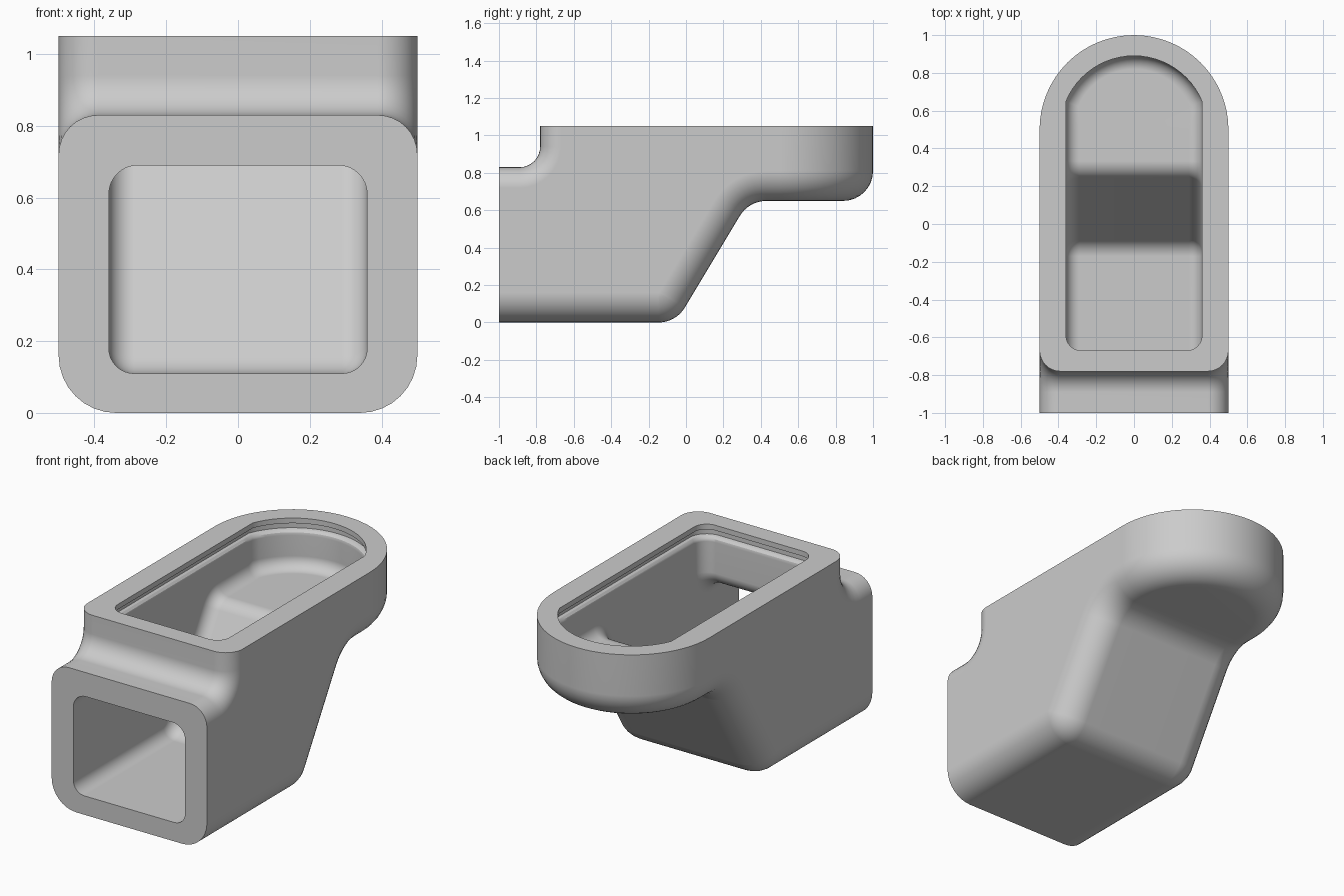
import bpy, bmesh
from math import sin, cos, tan, pi, atan2, radians, hypot

cube = bpy.data.objects.get("Cube")
if cube:
    bpy.data.objects.remove(cube, do_unlink=True)

ARC = 8        # steps in each rounded edge
TURN = 32      # steps around the round end
AXIS_Y = 0.5   # centre of the round end


def fillet_path(points, radius):
    """Side profile with rounded corners: list of (y, z, normal_y, normal_z)."""
    dirs = [atan2(b[1] - a[1], b[0] - a[0]) for a, b in zip(points, points[1:])]
    path = [(*points[0], -sin(dirs[0]), cos(dirs[0]))]
    for p, a0, a1 in zip(points[1:-1], dirs, dirs[1:]):
        turn = (a1 - a0 + pi) % (2 * pi) - pi
        r = radius if turn > 0 else -radius
        t = radius * tan(abs(turn) / 2)
        cy = p[0] - cos(a0) * t - sin(a0) * r
        cz = p[1] - sin(a0) * t + cos(a0) * r
        for i in range(ARC + 1):
            a = a0 + turn * i / ARC
            path.append((cy + r * sin(a), cz - r * cos(a), -sin(a), cos(a)))
    path.append((*points[-1], -sin(dirs[-1]), cos(dirs[-1])))
    return path


def edge_round(r):
    """Inset from the side wall and lift off the profile, along a rounded edge."""
    steps = [i * pi / 2 / ARC for i in range(ARC + 1)]
    return [(r * (1 - cos(a)), r * (1 - sin(a))) for a in steps]


def sweep(path, half, r):
    """Rows across the width that follow a profile, with rounded side edges."""
    rows = []
    for y, z, ny, nz in path:
        side = [(half - d, y + ny * h, z + nz * h) for d, h in edge_round(r)]
        mirrored = [(-x, b, c) for x, b, c in reversed(side)]
        rows.append(side + [(0, y, z)] + mirrored)
    return rows


def add_face(bm, coords):
    bm.faces.new([bm.verts.new(c) for c in coords])


def add_grid(bm, rows, closed=False):
    for a, b in zip(rows, rows[1:]):
        for i in range(0 if closed else 1, len(a)):
            add_face(bm, (a[i - 1], a[i], b[i], b[i - 1]))


def add_body(bm, lower, upper, half, end_radius, r_low, r_up, top):
    """Skin of one volume, open at front and top; returns both rim loops."""
    low, up = sweep(lower, half, r_low), sweep(upper, half, r_up)
    add_grid(bm, low)
    add_grid(bm, up)
    # flat side walls
    for k in (0, -1):
        x = half if k == 0 else -half
        add_face(bm, [r[k] for r in low] + [(x, AXIS_Y, top)] + [r[k] for r in up])
    # round end
    floor, spokes = lower[-1][1], []
    for i in range(TURN + 1):
        a = pi * i / TURN
        reach = min(end_radius, half / max(abs(cos(a)), 1e-6))
        ring = [(reach, top)] + [(reach - d, floor + h) for d, h in edge_round(r_low)]
        ring.append((0, floor))
        spokes.append([(q * cos(a), AXIS_Y + q * sin(a), z) for q, z in ring])
    add_grid(bm, spokes)
    front = low[0] + up[-1][::-1]
    rim = up[0][::-1] + [s[0] for s in spokes]
    return front, rim


def offset_loop(loop, dist, z):
    """Counter-clockwise plan loop moved outwards and set to a height."""
    out = []
    for i, p in enumerate(loop):
        a, b = loop[i - 1], loop[(i + 1) % len(loop)]
        tx, ty = b[0] - a[0], b[1] - a[1]
        n = hypot(tx, ty) or 1
        out.append((p[0] + dist * ty / n, p[1] - dist * tx / n, z))
    return out


bm = bmesh.new()
TOP = 1.05
SHELF = 0.95

# outer skin
outer_front, outer_rim = add_body(
    bm,
    fillet_path([(-1, 0), (-0.054, 0), (0.336, 0.65), (AXIS_Y, 0.65)], 0.165),
    fillet_path([(-0.78, TOP), (-0.78, 0.83), (-1, 0.83)], 0.11),
    0.5, 0.5, 0.16, 0.11, TOP)

# cavity
inner_front, inner_rim = add_body(
    bm,
    fillet_path([(-1, 0.11), (-0.114, 0.11), (0.276, 0.76), (AXIS_Y, 0.76)], 0.1),
    fillet_path([(-0.67, SHELF), (-0.67, 0.69), (-1, 0.69)], 0.08),
    0.36, 0.39, 0.07, 0.08, SHELF)

# groove under the top lip, then the flat top and front rims
groove = [(0.004, 0.965), (0.015, 0.976), (0.03, 0.98), (0.03, 1.02), (0, 1.02), (0, TOP)]
lip = [inner_rim] + [offset_loop(inner_rim, d, z) for d, z in groove]
add_grid(bm, lip + [outer_rim], closed=True)
add_grid(bm, [inner_front, outer_front], closed=True)

bmesh.ops.remove_doubles(bm, verts=bm.verts, dist=1e-5)
bmesh.ops.recalc_face_normals(bm, faces=bm.faces)
mesh = bpy.data.meshes.new("duct_elbow")
bm.to_mesh(mesh)
bm.free()
duct = bpy.data.objects.new("duct_elbow", mesh)
bpy.context.collection.objects.link(duct)

# plain grey finish
grey = bpy.data.materials.new("plain_grey")
grey.use_nodes = True
grey.diffuse_color = (0.6, 0.6, 0.6, 1)
grey.node_tree.nodes["Principled BSDF"].inputs["Base Color"].default_value = (0.6, 0.6, 0.6, 1)
mesh.materials.append(grey)

bpy.ops.object.select_all(action='DESELECT')
duct.select_set(True)
bpy.context.view_layer.objects.active = duct
bpy.ops.object.shade_smooth_by_angle(angle=radians(30))
weighted = duct.modifiers.new("even_shading", 'WEIGHTED_NORMAL')
weighted.keep_sharp = True
